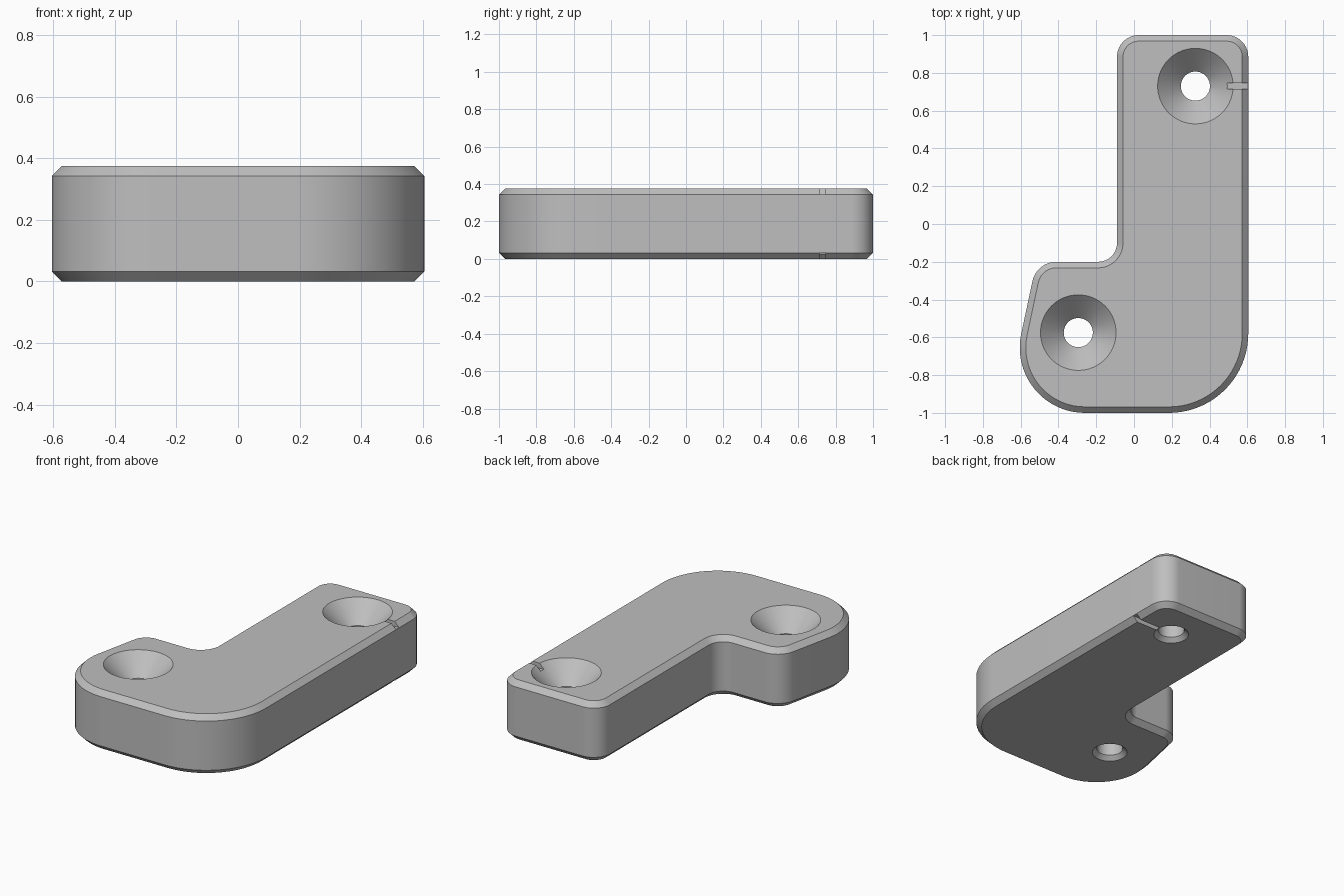
import bpy, bmesh, math
from mathutils import Vector, Matrix

if "Cube" in bpy.data.objects:
    bpy.data.objects.remove(bpy.data.objects["Cube"])

HEIGHT, CHAMFER = 0.375, 0.032
HOLE_R, SINK_R, RELIEF = 0.077, 0.2, 0.026
TILT = math.radians(12)

# Plate corners, counter-clockwise: x, y, fillet radius
CORNERS = [(0.605, 1, 0.115), (-0.09, 1, 0.115), (-0.09, -0.2, 0.1),
           (-0.516, -0.2, 0.13), (-0.686, -1, 0.345), (0.605, -1, 0.42)]

# Screw holes: centre and direction of the groove leading to the edge
HOLES = [(Vector((0.325, 0.73, 0)), 0.0),
         (Vector((-0.295, -0.575, 0)), math.pi - TILT)]


def make_object(name, bm):
    bmesh.ops.recalc_face_normals(bm, faces=bm.faces)
    mesh = bpy.data.meshes.new(name)
    bm.to_mesh(mesh)
    bm.free()
    obj = bpy.data.objects.new(name, mesh)
    bpy.context.collection.objects.link(obj)
    return obj


def rounded_outline(corners, steps=20):
    """Filleted outline as pairs of point and outward normal."""
    pts = [Vector(c[:2]) for c in corners]
    result = []
    for i, p in enumerate(pts):
        u = (pts[i - 1] - p).normalized()
        v = (pts[(i + 1) % len(pts)] - p).normalized()
        r = corners[i][2]
        half = u.angle(v) / 2
        centre = p + (u + v).normalized() * (r / math.sin(half))
        start = p + u * (r / math.tan(half)) - centre
        sign = 1 if u.x * v.y - u.y * v.x < 0 else -1
        sweep = sign * (math.pi - 2 * half)
        for k in range(steps + 1):
            d = (Matrix.Rotation(sweep * k / steps, 2) @ start).normalized()
            result.append((centre + d * r, d * sign))
    return result


def build_plate():
    """Stack offset outlines to give chamfered top and bottom edges."""
    bm = bmesh.new()
    outline = rounded_outline(CORNERS)
    levels = [(0, CHAMFER), (CHAMFER, 0), (HEIGHT - CHAMFER, 0), (HEIGHT, CHAMFER)]
    rings = [[bm.verts.new((*(p - n * inset), z)) for p, n in outline]
             for z, inset in levels]
    for low, high in zip(rings, rings[1:]):
        for i in range(len(low)):
            bm.faces.new((low[i - 1], low[i], high[i], high[i - 1]))
    bm.faces.new(rings[0])
    bm.faces.new(rings[-1])
    return make_object("bracket_plate", bm)


def hole_cutter(centre, sides=64):
    """Turned solid: bottom relief, bore and wide countersink."""
    extra = 0.05
    sink = SINK_R - HOLE_R
    profile = [(HOLE_R + RELIEF + extra, -extra), (HOLE_R, RELIEF),
               (HOLE_R, HEIGHT - sink), (SINK_R + extra, HEIGHT + extra)]
    bm = bmesh.new()
    rings = [[bm.verts.new(centre + Vector((r * math.cos(a), r * math.sin(a), z)))
              for a in (math.tau * k / sides for k in range(sides))]
             for r, z in profile]
    for low, high in zip(rings, rings[1:]):
        for i in range(sides):
            bm.faces.new((low[i - 1], low[i], high[i], high[i - 1]))
    bm.faces.new(rings[0])
    bm.faces.new(rings[-1])
    return make_object("hole_cutter", bm)


def groove_cutter(centre, angle, z):
    """Narrow bar running from the hole out past the plate edge."""
    bm = bmesh.new()
    bmesh.ops.create_cube(bm, size=1)
    place = (Matrix.Translation(centre + Vector((0, 0, z)))
             @ Matrix.Rotation(angle, 4, 'Z')
             @ Matrix.Translation((0.25, 0, 0))
             @ Matrix.Diagonal((0.42, 0.032, 0.1, 1)))
    bm.transform(place)
    return make_object("groove_cutter", bm)


def cut(target, cutter):
    cutter.hide_render = True
    mod = target.modifiers.new("cut", 'BOOLEAN')
    mod.operation = 'DIFFERENCE'
    mod.solver = 'EXACT'
    mod.object = cutter
    bpy.context.view_layer.objects.active = target
    bpy.ops.object.modifier_apply(modifier=mod.name)
    bpy.data.objects.remove(cutter)


plate = build_plate()
depth = 0.031
for centre, angle in HOLES:
    cut(plate, hole_cutter(centre))
    cut(plate, groove_cutter(centre, angle, HEIGHT - depth + 0.05))
    cut(plate, groove_cutter(centre, angle, depth - 0.05))

# Plain grey finish
grey = bpy.data.materials.new("plain_grey")
grey.use_nodes = True
colour = (0.52, 0.52, 0.52, 1)
grey.diffuse_color = colour
grey.node_tree.nodes["Principled BSDF"].inputs["Base Color"].default_value = colour
plate.data.materials.clear()
plate.data.materials.append(grey)

# Smooth curved walls, crisp chamfers
bpy.ops.object.select_all(action='DESELECT')
plate.select_set(True)
bpy.context.view_layer.objects.active = plate
bpy.ops.object.shade_smooth_by_angle(angle=math.radians(30))
